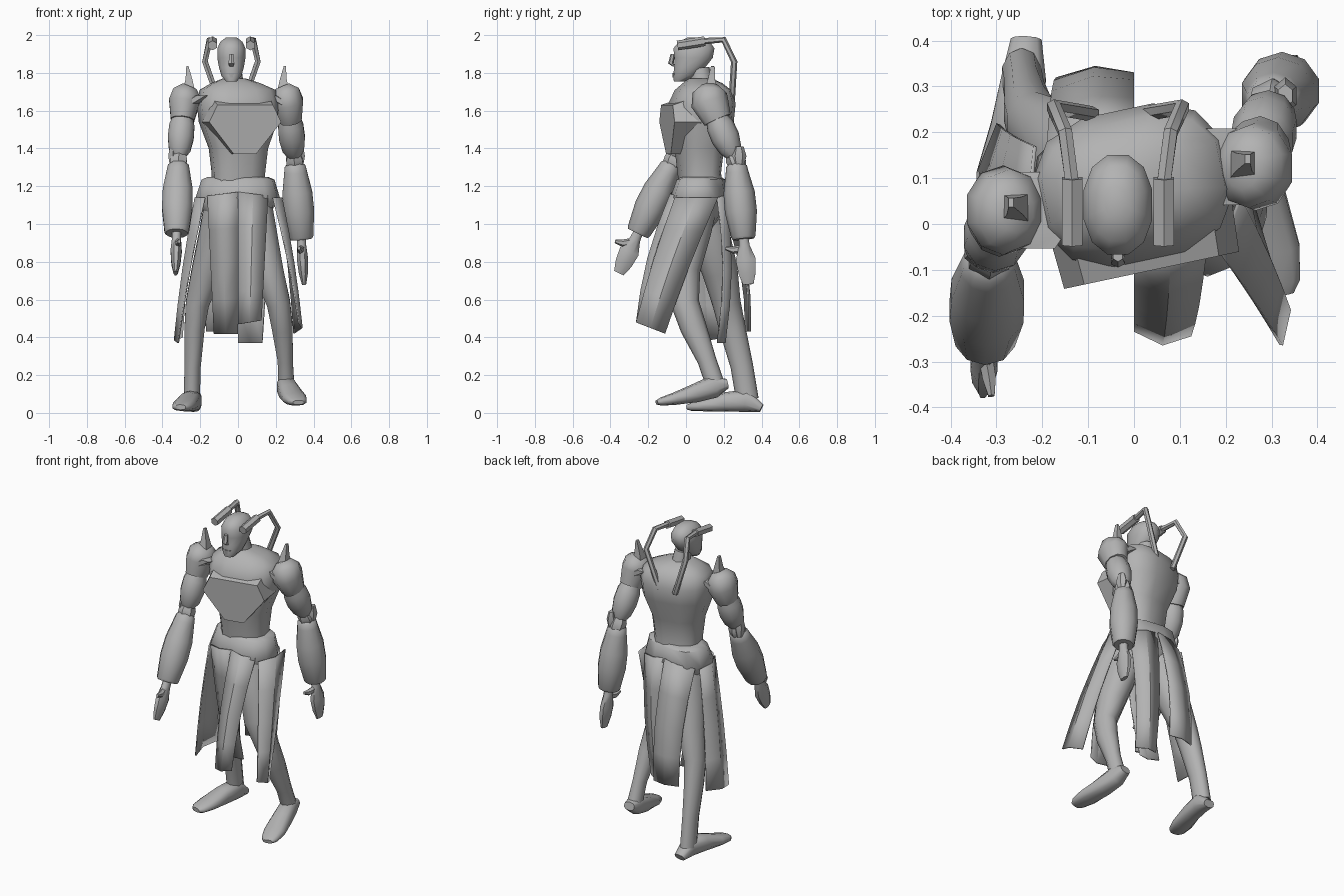
import bpy, bmesh, math
from mathutils import Vector, Matrix

cube = bpy.data.objects.get("Cube")
if cube:
    bpy.data.objects.remove(cube)

grey = bpy.data.materials.new("plain grey")
grey.use_nodes = True
grey.diffuse_color = (0.45, 0.45, 0.45, 1)
grey.node_tree.nodes["Principled BSDF"].inputs["Base Color"].default_value = (0.45, 0.45, 0.45, 1)


def finish(name, bm, angle=50):
    bmesh.ops.recalc_face_normals(bm, faces=bm.faces[:])
    me = bpy.data.meshes.new(name)
    bm.to_mesh(me)
    bm.free()
    me.shade_smooth()
    me.set_sharp_from_angle(angle=math.radians(angle))
    me.materials.append(grey)
    ob = bpy.data.objects.new(name, me)
    bpy.context.collection.objects.link(ob)
    return ob


def loft(name, rings, sides=10, square=1.0, level=False, turn=0, pivot=(0, 0, 0), angle=50):
    """Capped tube through rings of (x, y, z, half width, half depth)."""
    bm = bmesh.new()
    loops = []
    centres = [Vector(r[:3]) for r in rings]
    for i, r in enumerate(rings):
        t = centres[min(i + 1, len(rings) - 1)] - centres[max(i - 1, 0)]
        t = Vector((0, 0, 1)) if level else t.normalized()
        u = Vector((1, 0, 0))
        u = (u - t * u.dot(t)).normalized()
        v = t.cross(u)
        loop = []
        for k in range(sides):
            a = math.tau * (k + 0.5) / sides
            c, s = math.cos(a), math.sin(a)
            c = math.copysign(abs(c) ** square, c)
            s = math.copysign(abs(s) ** square, s)
            loop.append(bm.verts.new(centres[i] + u * c * r[3] + v * s * r[4]))
        loops.append(loop)
    for a, b in zip(loops, loops[1:]):
        for k in range(sides):
            j = (k + 1) % sides
            bm.faces.new((a[k], a[j], b[j], b[k]))
    bm.faces.new(loops[0])
    bm.faces.new(loops[-1])
    bmesh.ops.rotate(bm, cent=pivot, matrix=Matrix.Rotation(math.radians(turn), 3, 'Z'), verts=bm.verts)
    return finish(name, bm, angle)


def panel(name, top, bottom, bulge, fold):
    """Hanging cloth: bulges halfway down and is folded along its middle."""
    bm = bmesh.new()
    a0, a1, b0, b1 = [Vector(p) for p in (*top, *bottom)]
    bulge, fold = Vector(bulge), Vector(fold)
    rows = []
    for i in range(5):
        t = i / 4
        out = bulge * math.sin(math.pi * t)
        p, q = a0.lerp(b0, t) + out, a1.lerp(b1, t) + out
        rows.append([bm.verts.new(w) for w in (p, (p + q) / 2 + fold, q)])
    for r, s in zip(rows, rows[1:]):
        for k in range(2):
            bm.faces.new((r[k], r[k + 1], s[k + 1], s[k]))
    ob = finish(name, bm, 30)
    mod = ob.modifiers.new("thickness", 'SOLIDIFY')
    mod.thickness = 0.008
    return ob


# Torso, turned towards its left, with a flat chest plate
PIVOT = (0, 0.08, 0)
loft("torso", [(0, .08, 1.18, .14, .11), (0, .07, 1.27, .14, .11), (0, .07, 1.4, .155, .125),
               (0, .08, 1.54, .205, .165), (0, .085, 1.64, .215, .17), (0, .09, 1.71, .2, .14),
               (-.01, .09, 1.745, .13, .10), (-.02, .08, 1.77, .06, .06)],
     12, 0.75, True, 12, PIVOT)
bm = bmesh.new()
half = [(.15, 1.63), (.195, 1.54), (.06, 1.37)]
outline = half + [(-x, z) for x, z in reversed(half)]
front = [bm.verts.new((x, -.105 + .05 * max(0, 1.54 - z), z)) for x, z in outline]
back = [bm.verts.new((x * 1.05, .04, z + (.05 if z > 1.6 else 0))) for x, z in outline]
bm.faces.new(front)
bm.faces.new(back)
for k in range(6):
    j = (k + 1) % 6
    bm.faces.new((front[k], front[j], back[j], back[k]))
bmesh.ops.rotate(bm, cent=PIVOT, matrix=Matrix.Rotation(math.radians(12), 3, 'Z'), verts=bm.verts)
finish("chest_plate", bm, 20)

# Neck and head
loft("neck", [(-.02, .09, 1.72, .055, .06), (-.03, .07, 1.82, .05, .055)], 10)
loft("head", [(-.035, -.035, 1.755, .03, .03), (-.035, -.005, 1.785, .055, .065),
              (-.035, .02, 1.83, .068, .085), (-.035, .04, 1.88, .077, .105),
              (-.035, .042, 1.93, .077, .112), (-.035, .045, 1.965, .06, .085),
              (-.035, .045, 1.987, .03, .04)], 12, 0.9, True)
loft("nose", [(-.035, -.07, 1.9, .012, .012), (-.035, -.08, 1.85, .018, .015),
              (-.035, -.062, 1.835, .012, .01)], 6, level=True)
loft("mouth", [(-.035, -.055, 1.8, .03, .018), (-.035, -.05, 1.775, .026, .02)], 6, level=True)

# Head tubes with square-cut ends, one on each side of the head
for side, label in ((1, "left"), (-1, "right")):
    def at(x, y, z, r):
        return (-.035 + side * x, y, z, r, r)
    loft(label + "_tube", [at(.055, .24, 1.62, .017), at(.14, .255, 1.86, .017),
                           at(.115, .2, 1.975, .017), at(.1, .09, 1.968, .017)], 6)
    loft(label + "_tube_end", [at(.1, .1, 1.968, .026), at(.1, -.045, 1.945, .026)], 6, angle=20)

# Pelvis
loft("pelvis", [(0, .08, 1.25, .16, .10), (0, .08, 1.235, .195, .125), (0, .07, 1.14, .225, .15),
                (0, .07, 1.05, .17, .12), (0, .06, .97, .09, .07)], 12, 0.85, True, -8, PIVOT)

# Skirt panels
panel("front_left_panel", ((0, -.07, 1.17), (.16, -.05, 1.15)),
      ((0, -.235, .47), (.125, -.245, .49)), (0, -.03, 0), (0, -.025, 0))
panel("front_right_panel", ((0, -.07, 1.17), (-.16, -.04, 1.15)),
      ((0, .06, .42), (-.125, .08, .42)), (0, -.02, 0), (0, -.02, 0))
panel("side_left_panel", ((.19, -.06, 1.14), (.22, .17, 1.14)),
      ((.325, -.265, .48), (.30, -.11, .42)), (.01, -.01, 0), (.03, 0, 0))
panel("side_right_panel", ((-.18, -.04, 1.14), (-.22, .17, 1.14)),
      ((-.32, .02, .37), (-.30, .22, .4)), (-.01, 0, 0), (-.03, 0, 0))
panel("back_left_panel", ((0, .21, 1.17), (.18, .17, 1.14)),
      ((0, .2, .37), (.13, .17, .37)), (0, .03, 0), (0, .025, 0))
panel("back_right_panel", ((0, .22, 1.17), (-.19, .18, 1.14)),
      ((0, .33, .43), (-.17, .32, .43)), (0, .04, 0), (0, .02, 0))


# Arms: each joint is a point, the widths are shared
def arm(label, side, shoulder, elbow, wrist, tip):
    s, e, w, h = [Vector(p) for p in (shoulder, elbow, wrist, tip)]

    def along(a, b, stations):
        return [(*a.lerp(b, t), r, r * d) for t, r, d in stations]
    inner = s + Vector((-side * .09, 0, .035))
    loft(label + "_shoulder", [(*(s + Vector((-side * .03, 0, .085))), .04, .05),
                               (*(s + Vector((-side * .015, 0, .05))), .08, .09),
                               (*s, .085, .1), (*s.lerp(e, .3), .065, .075)], 10)
    loft(label + "_collar", [(*inner, .06, .09), (*(s + Vector((0, 0, -.02))), .06, .09)], 8, level=True)
    loft(label + "_upper_arm", along(s, e, [(.2, .05, 1), (.4, .07, 1.05), (.6, .072, 1.05),
                                            (.8, .06, 1), (.92, .035, 1)]), 10)
    loft(label + "_elbow", along(s, e, [(.85, .035, 1), (.95, .05, 1), (1.05, .05, 1), (1.15, .035, 1)]),
         6, angle=25)
    knob = e + Vector((side * .03, .015, .03))
    loft(label + "_elbow_guard", [(*(knob + Vector((0, 0, .05))), .018, .025), (*knob, .028, .04),
                                  (*(knob - Vector((0, 0, .06))), .016, .025)], 6, angle=25)
    loft(label + "_forearm", along(e, w, [(0, .03, 1), (.06, .058, .95), (.14, .064, .95), (.4, .083, 1),
                                          (.65, .085, 1), (.97, .068, .95), (1, .06, .95)]), 10)
    loft(label + "_hand", along(w, h, [(-.1, .026, 1), (.15, .026, 1.2), (.45, .032, 1.8),
                                       (.75, .026, 1.9), (1, .012, 2.5)]), 8)
    thumb = w.lerp(h, .2)
    loft(label + "_thumb", [(*thumb, .018, .02), (*(thumb + Vector((-side * .01, -.06, -.01))), .017, .02),
                            (*(thumb + Vector((-side * .015, -.1, -.0))), .008, .01)], 6)
    # Shoulder spike
    base = s + Vector((-side * .025, .005, .06))
    loft(label + "_spike", [(*base, .045, .045), (*(base + Vector((0, .005, .06))), .025, .028),
                            (*(base + Vector((side * .008, .012, .13))), .008, .014)], 4, angle=20)


arm("left", 1, (.265, .125, 1.645), (.3, .265, 1.33), (.335, .305, .92), (.35, .33, .68))
arm("right", -1, (-.285, .03, 1.645), (-.315, -.07, 1.33), (-.325, -.255, .95), (-.33, -.355, .74))

# Legs
loft("left_leg", [(.09, .06, 1.12, .09, .11), (.11, .02, .95, .10, .11), (.16, -.02, .75, .085, .095),
                  (.215, -.005, .58, .065, .075), (.235, .04, .45, .058, .07),
                  (.25, .11, .28, .042, .05), (.255, .155, .15, .045, .05)], 10)
loft("right_leg", [(-.09, .08, 1.12, .09, .11), (-.11, .12, .95, .10, .11), (-.165, .18, .75, .085, .095),
                   (-.215, .215, .58, .065, .075), (-.23, .245, .45, .056, .07),
                   (-.24, .295, .25, .045, .06), (-.245, .325, .07, .045, .06)], 10)

# Feet
loft("left_foot", [(.25, .22, .155, .035, .025), (.255, .15, .14, .052, .06), (.275, .05, .105, .06, .05),
                   (.3, -.06, .075, .065, .033), (.315, -.13, .06, .05, .022), (.32, -.155, .055, .03, .012)],
     10, 0.8)
loft("right_foot", [(-.235, .4, .025, .035, .022), (-.24, .32, .065, .05, .06), (-.26, .21, .058, .055, .052),
                    (-.285, .1, .04, .062, .032), (-.3, .03, .032, .05, .022), (-.305, .008, .03, .03, .014)],
     10, 0.8)
